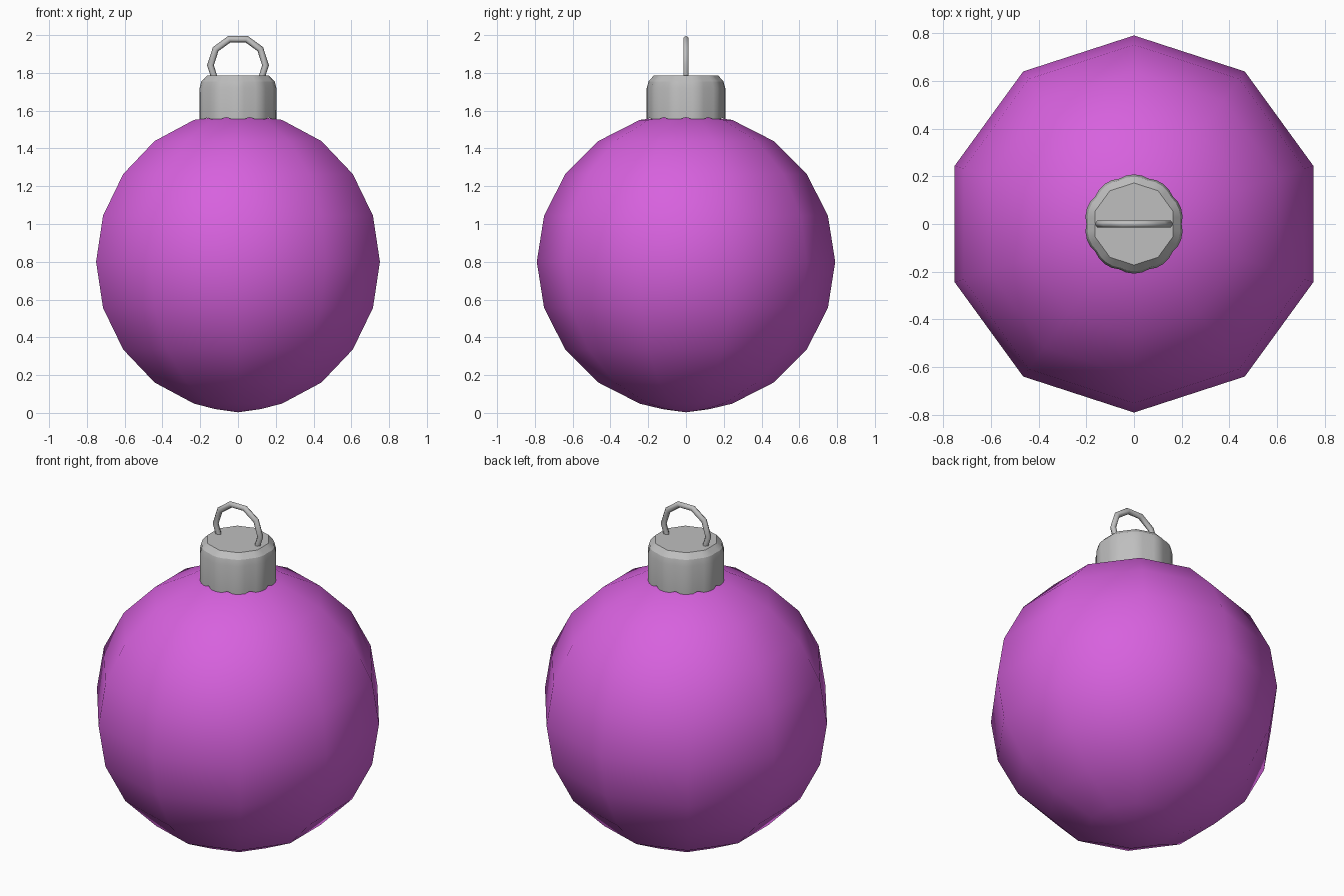
import bpy, bmesh, math

if "Cube" in bpy.data.objects:
    bpy.data.objects.remove(bpy.data.objects["Cube"])


def material(name, rgb):
    m = bpy.data.materials.new(name)
    m.diffuse_color = (*rgb, 1)
    m.use_nodes = True
    m.node_tree.nodes["Principled BSDF"].inputs["Base Color"].default_value = m.diffuse_color
    return m


PURPLE = material("purple", (0.68, 0.12, 0.73))
SILVER = material("silver", (0.52, 0.52, 0.52))


def finish(bm, name, mat, angle):
    bmesh.ops.recalc_face_normals(bm, faces=bm.faces)
    me = bpy.data.meshes.new(name)
    bm.to_mesh(me)
    bm.free()
    ob = bpy.data.objects.new(name, me)
    bpy.context.collection.objects.link(ob)
    me.materials.append(mat)
    bpy.ops.object.select_all(action='DESELECT')
    ob.select_set(True)
    bpy.context.view_layer.objects.active = ob
    bpy.ops.object.shade_smooth_by_angle(angle=math.radians(angle))
    return ob


def lathe(bm, rings, sides, point):
    """Bridge rings of verts; point(ring, angle) returns a position."""
    loops = []
    for ring in rings:
        loops.append([bm.verts.new(point(ring, 2 * math.pi * i / sides))
                      for i in range(sides)])
    for a, b in zip(loops, loops[1:]):
        for i in range(sides):
            j = (i + 1) % sides
            bm.faces.new((a[i], a[j], b[j], b[i]))
    return loops


def cap_loop(bm, loop, z):
    c = bm.verts.new((0, 0, z))
    for i in range(len(loop)):
        bm.faces.new((loop[i], loop[(i + 1) % len(loop)], c))


# Ball: ten-sided sphere with a corner facing the front
R, CZ = 0.79, 0.80
steps = [171] + list(range(162, 0, -18))
rings = [(R * math.sin(math.radians(t)), CZ + R * math.cos(math.radians(t))) for t in steps]
bm = bmesh.new()
loops = lathe(bm, rings, 10,
              lambda p, a: (p[0] * math.sin(a), -p[0] * math.cos(a), p[1]))
cap_loop(bm, loops[0], 0.003)
cap_loop(bm, loops[-1], 1.58)
finish(bm, "ball", PURPLE, 60)


# Cap: fluted wall, rounded shoulder, flat ten-sided top
def cap_point(ring, a):
    r, z, flute, drop = ring
    off = abs((math.degrees(a) + 18) % 36 - 18)
    deca = math.cos(math.radians(18)) / math.cos(math.radians(18 - off))
    k = deca if flute == 0 else 1 - flute * (off / 18) ** 2
    z += drop * (off / 18) ** 2
    return (r * k * math.sin(a), -r * k * math.cos(a), z)


bm = bmesh.new()
loops = lathe(bm, [(0.208, 1.552, 0.05, 0.012), (0.208, 1.72, 0.04, 0),
                   (0.198, 1.755, 0.03, 0), (0.172, 1.785, 0, 0)], 40, cap_point)
bm.faces.new(loops[-1])
finish(bm, "cap", SILVER, 25)

# Hanging loop: ten-segment ring, its lower part sunk into the cap
bm = bmesh.new()


def loop_point(b, a):
    r = 0.146 + 0.018 * math.cos(b)
    return (r * math.cos(a), 0.016 * math.sin(b), 1.84 + r * math.sin(a))


lathe(bm, [2 * math.pi * i / 6 for i in range(7)], 10, loop_point)
bmesh.ops.remove_doubles(bm, verts=bm.verts, dist=0.0001)
low = [v for v in bm.verts if v.co.z < 1.73]
bmesh.ops.delete(bm, geom=low, context='VERTS')
finish(bm, "hanging_loop", SILVER, 65)
